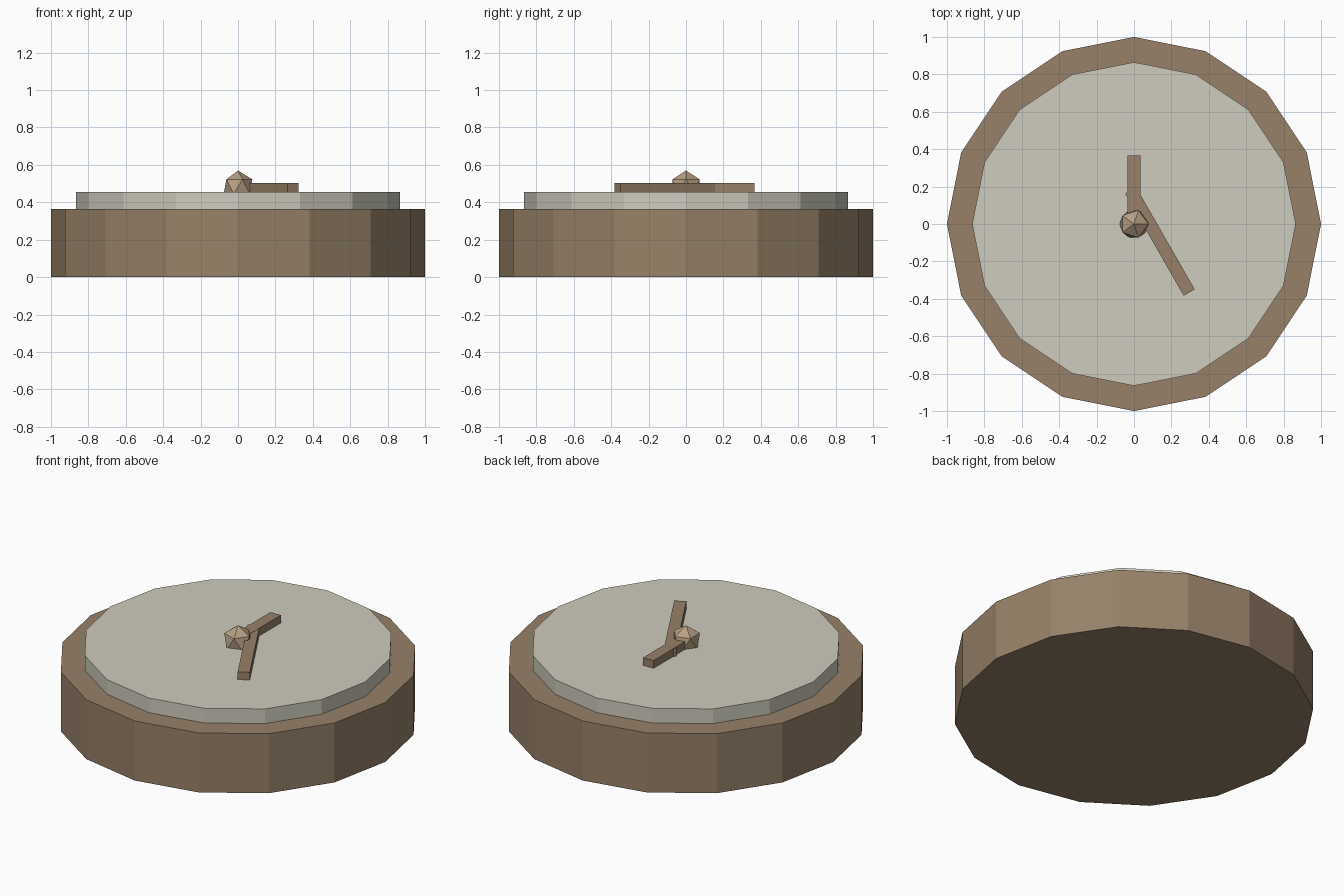
import bpy
import math

if "Cube" in bpy.data.objects:
    bpy.data.objects.remove(bpy.data.objects["Cube"])


def material(name, color):
    m = bpy.data.materials.new(name)
    m.diffuse_color = (*color, 1.0)
    m.use_nodes = True
    m.node_tree.nodes["Principled BSDF"].inputs["Base Color"].default_value = m.diffuse_color
    return m


WOOD = material("brown", (0.31, 0.22, 0.14))
LIGHT = material("light_brown", (0.47, 0.35, 0.23))
DIAL = material("off_white", (0.62, 0.60, 0.51))


def finish(name, mat):
    ob = bpy.context.object
    ob.name = name
    ob.data.materials.append(mat)
    return ob


def disc(name, radius, z0, z1, mat):
    bpy.ops.mesh.primitive_cylinder_add(vertices=16, radius=radius, depth=z1 - z0,
                                        location=(0, 0, (z0 + z1) / 2))
    return finish(name, mat)


def hand(name, start, end, width, z0, z1):
    dx, dy = end[0] - start[0], end[1] - start[1]
    bpy.ops.mesh.primitive_cube_add(
        size=1,
        location=((start[0] + end[0]) / 2, (start[1] + end[1]) / 2, (z0 + z1) / 2),
        rotation=(0, 0, math.atan2(dy, dx)))
    bpy.context.object.scale = (math.hypot(dx, dy), width, z1 - z0)
    bpy.ops.object.transform_apply(location=False, rotation=False, scale=True)
    return finish(name, WOOD)


# Sixteen-sided case and raised dial
disc("case", 1.0, 0.0, 0.365, WOOD)
disc("dial", 0.865, 0.355, 0.455, DIAL)

# Hands lying on the dial
hand("hour_hand", (0, 0), (0, 0.365), 0.07, 0.45, 0.503)
hand("minute_hand", (-0.018, 0.18), (0.295, -0.366), 0.068, 0.45, 0.502)

# Faceted centre knob
bpy.ops.mesh.primitive_ico_sphere_add(subdivisions=1, radius=0.086, location=(0, 0, 0.484))
finish("centre_knob", LIGHT)
